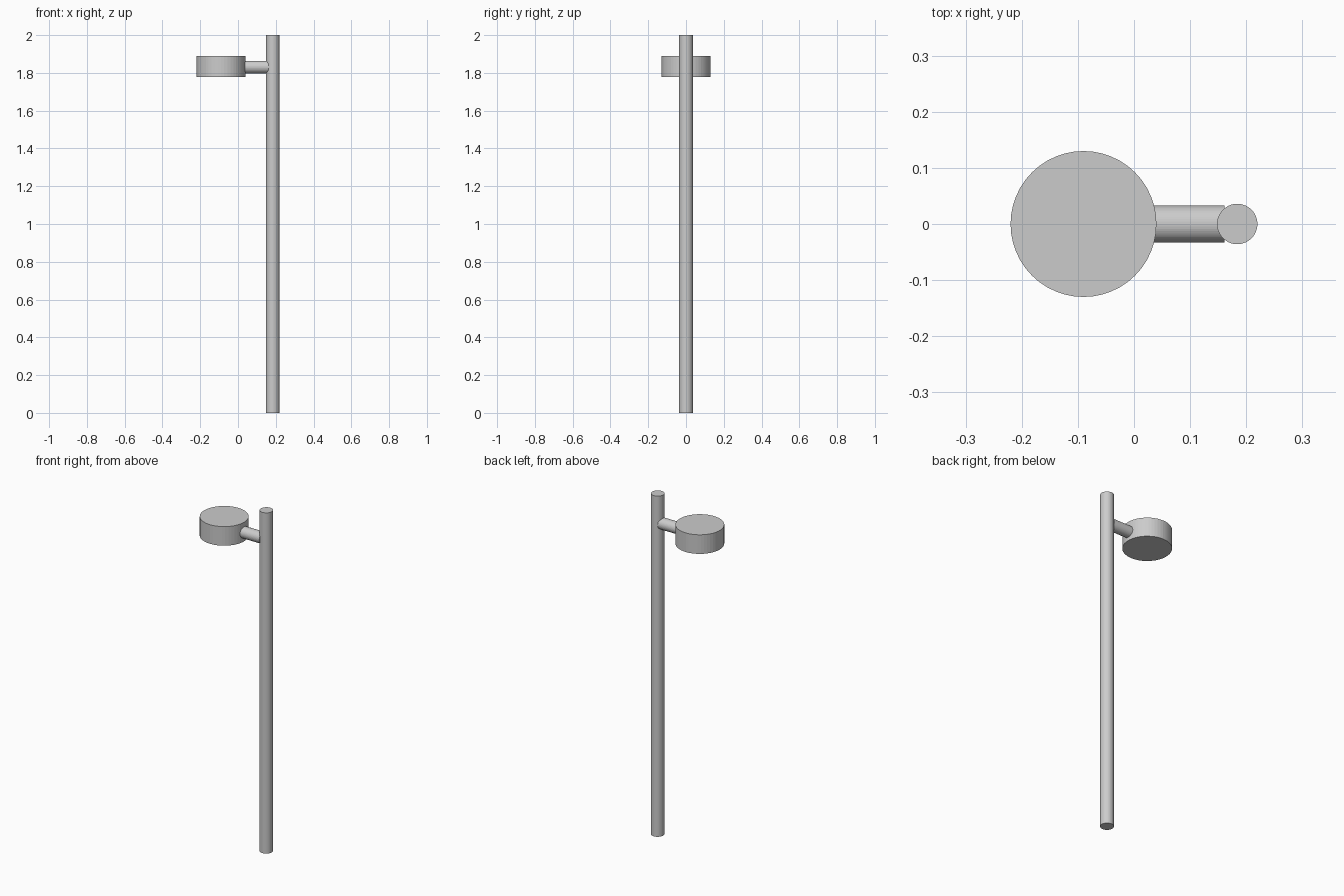
import bpy, math

if "Cube" in bpy.data.objects:
    bpy.data.objects.remove(bpy.data.objects["Cube"])

SIDES = 48

def cylinder(name, radius, length, location, rotation=(0, 0, 0)):
    bpy.ops.mesh.primitive_cylinder_add(vertices=SIDES, radius=radius, depth=length,
                                        location=location, rotation=rotation)
    obj = bpy.context.object
    obj.name = name
    return obj

# Tall upright pole
cylinder("pole", 0.036, 2.0, (0.184, 0, 1.0))

# Round drum-shaped head
cylinder("lamp_head", 0.13, 0.112, (-0.09, 0, 1.834))

# Short horizontal arm joining head and pole
arm_start, arm_end = 0.036, 0.161
cylinder("arm", 0.033, arm_end - arm_start, ((arm_start + arm_end) / 2, 0, 1.831),
         (0, math.pi / 2, 0))
